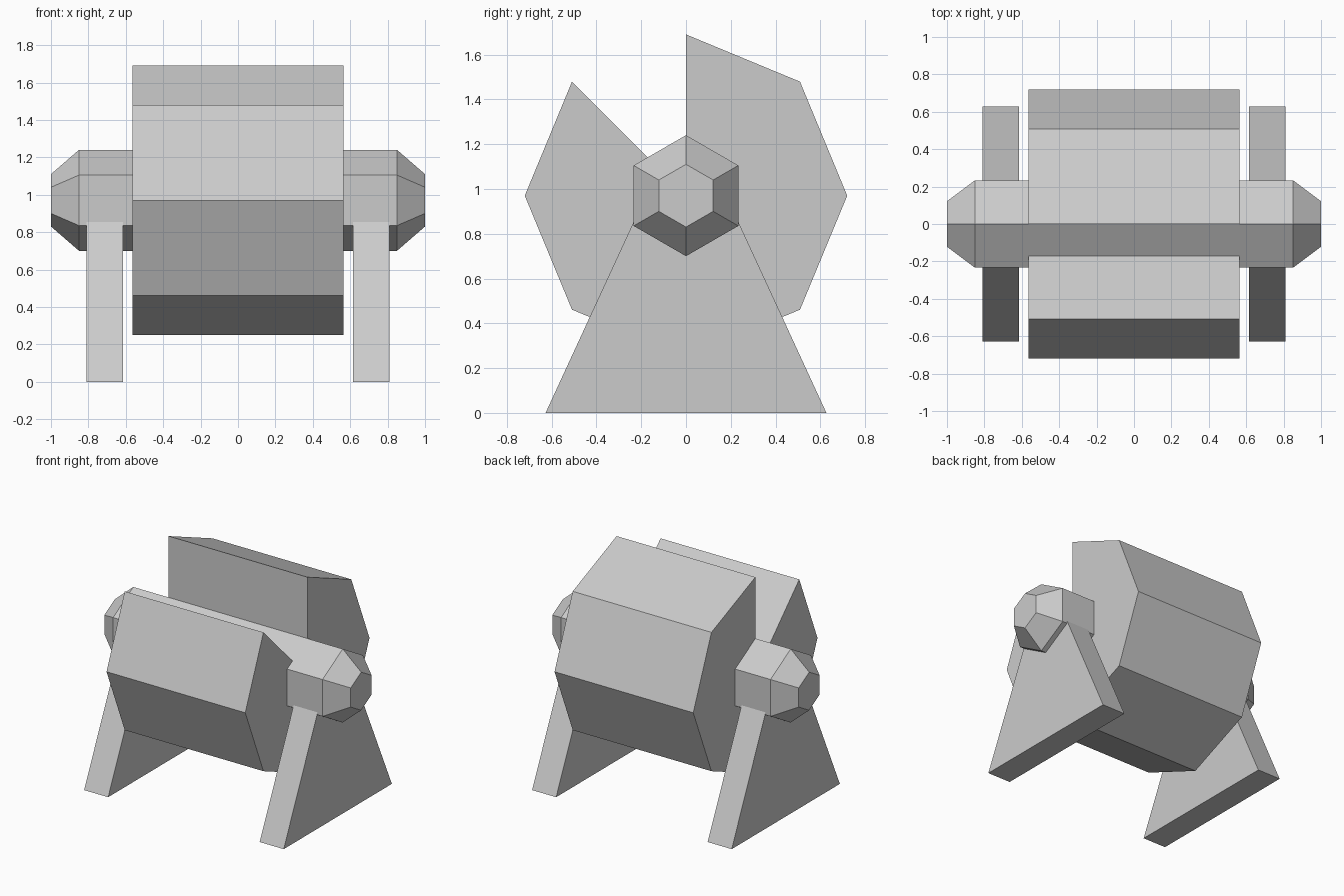
import bpy, bmesh
from math import sin, cos, pi

cube = bpy.data.objects.get("Cube")
if cube:
    bpy.data.objects.remove(cube, do_unlink=True)

grey = bpy.data.materials.new("plain grey")
grey.use_nodes = True
grey.diffuse_color = (0.6, 0.6, 0.6, 1)
grey.node_tree.nodes["Principled BSDF"].inputs["Base Color"].default_value = (0.6, 0.6, 0.6, 1)

HUB_Z = 0.97


def ring(sides, radius):
    """Points (y, z) around the hub, starting at the top."""
    return [(radius * sin(2 * pi * i / sides), HUB_Z + radius * cos(2 * pi * i / sides))
            for i in range(sides)]


def loft(name, sections):
    """Join (x, profile) sections along x and cap both ends."""
    bm = bmesh.new()
    loops = [[bm.verts.new((x, y, z)) for y, z in pts] for x, pts in sections]
    for a, b in zip(loops, loops[1:]):
        for i in range(len(a)):
            j = (i + 1) % len(a)
            bm.faces.new((a[i], a[j], b[j], b[i]))
    bm.faces.new(loops[0])
    bm.faces.new(loops[-1])
    bmesh.ops.recalc_face_normals(bm, faces=bm.faces)
    mesh = bpy.data.meshes.new(name)
    bm.to_mesh(mesh)
    bm.free()
    mesh.materials.append(grey)
    obj = bpy.data.objects.new(name, mesh)
    bpy.context.collection.objects.link(obj)
    return obj


# Eight-sided drum with one wedge missing at the front top
drum = ring(8, 0.72) + [(0, HUB_Z)]
loft("drum", [(-0.563, drum), (0.563, drum)])

# Six-sided axle with tapered ends
wide, narrow = ring(6, 0.27), ring(6, 0.14)
loft("axle", [(-1, narrow), (-0.85, wide), (0.85, wide), (1, narrow)])

# Tapered support on each side
support = [(-0.627, 0), (0.627, 0), (0.18, HUB_Z), (-0.18, HUB_Z)]
for side, name in ((1, "left_support"), (-1, "right_support")):
    loft(name, [(side * 0.615, support), (side * 0.81, support)])
